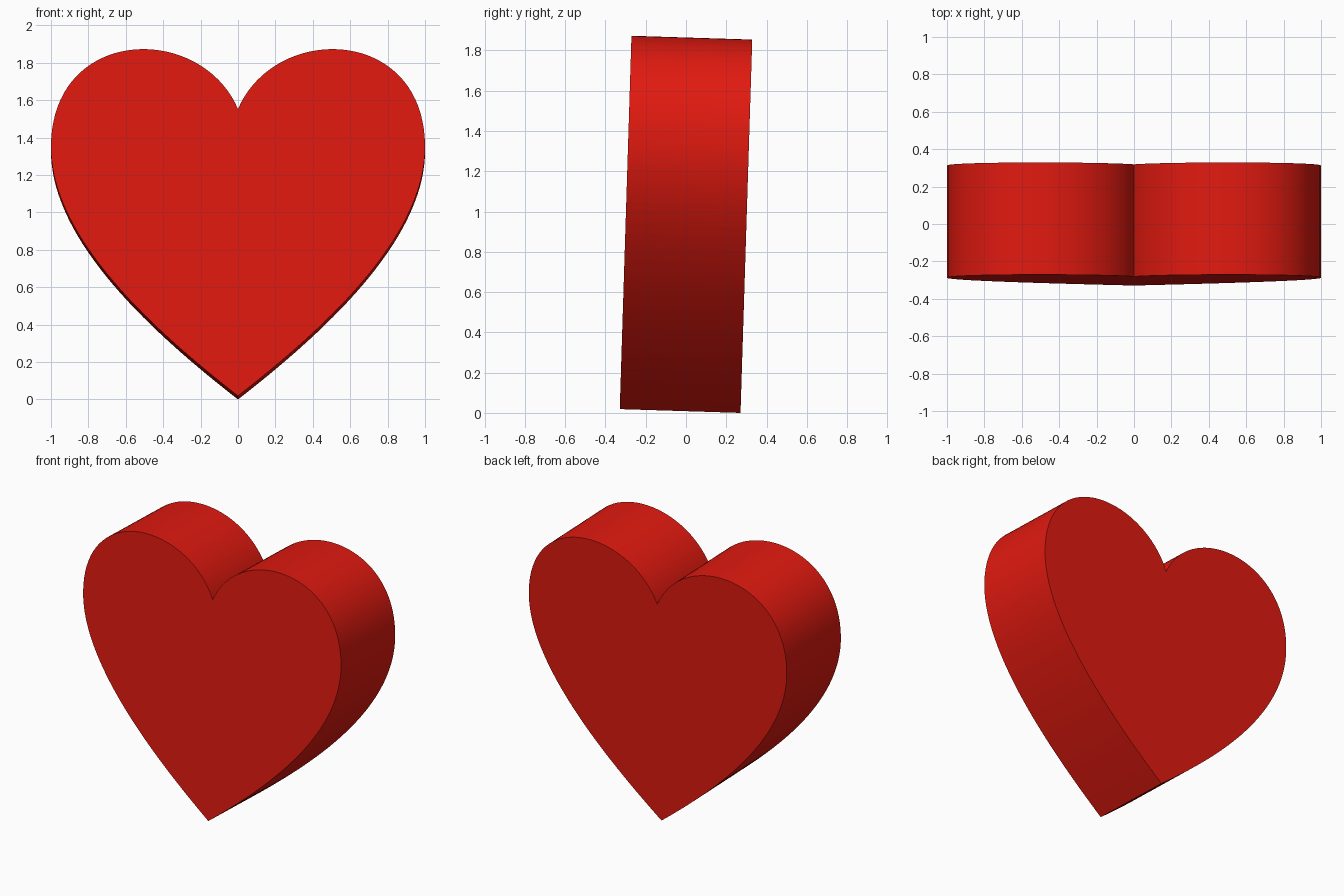
import bpy, bmesh
from math import radians
from mathutils import Matrix, Vector
from mathutils.geometry import interpolate_bezier

if "Cube" in bpy.data.objects:
    bpy.data.objects.remove(bpy.data.objects["Cube"])

DEPTH = 0.6
TILT = radians(-1.8)

# Right half outline: tip -> widest point -> notch
segments = [
    [(0, 0), (0.41, 0.32), (1, 0.83), (1, 1.33)],
    [(1, 1.33), (1, 1.98), (0.2, 2.0), (0, 1.535)],
]
half = []
for seg in segments:
    p0, h0, h1, p1 = [Vector((x, 0, z)) for x, z in seg]
    half += interpolate_bezier(p0, h0, h1, p1, 40)[:-1]
notch = Vector((0, 0, 1.535))
outline = half + [notch] + [Vector((-p.x, 0, p.z)) for p in reversed(half[1:])]

# Extrude the heart face front to back
bm = bmesh.new()
face = bm.faces.new([bm.verts.new((p.x, -DEPTH / 2, p.z)) for p in outline])
ext = bmesh.ops.extrude_face_region(bm, geom=[face], use_keep_orig=True)
back = [v for v in ext["geom"] if isinstance(v, bmesh.types.BMVert)]
bmesh.ops.translate(bm, verts=back, vec=(0, DEPTH, 0))
bmesh.ops.recalc_face_normals(bm, faces=bm.faces)

# Slight backward lean, then centre in y and rest on the ground
bmesh.ops.rotate(bm, verts=bm.verts, cent=(0, 0, 0), matrix=Matrix.Rotation(TILT, 3, 'X'))
ys = [v.co.y for v in bm.verts]
low = min(v.co.z for v in bm.verts)
bmesh.ops.translate(bm, verts=bm.verts, vec=(0, -(min(ys) + max(ys)) / 2, -low))

mesh = bpy.data.meshes.new("heart")
bm.to_mesh(mesh)
bm.free()
heart = bpy.data.objects.new("heart", mesh)
bpy.context.collection.objects.link(heart)

# Red finish
red = bpy.data.materials.new("red")
red.diffuse_color = (0.75, 0.01, 0.005, 1)
red.use_nodes = True
red.node_tree.nodes["Principled BSDF"].inputs["Base Color"].default_value = red.diffuse_color
mesh.materials.append(red)

# Smooth rim with crisp front and back edges
bpy.context.view_layer.objects.active = heart
heart.select_set(True)
bpy.ops.object.shade_smooth_by_angle(angle=radians(30))
